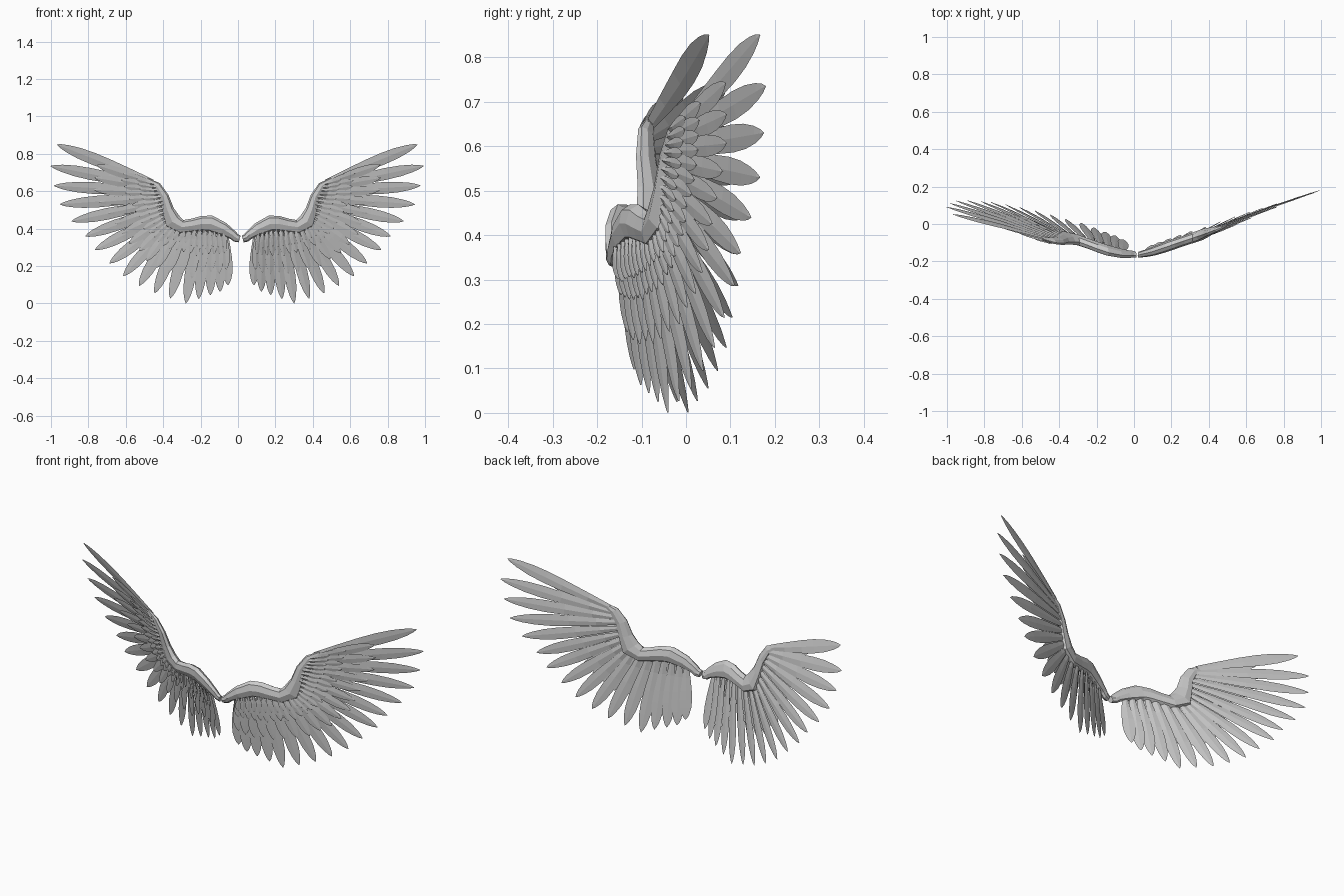
import bpy, bmesh, math, random
from mathutils import Vector

if "Cube" in bpy.data.objects:
    bpy.data.objects.remove(bpy.data.objects["Cube"])

random.seed(4)


def lerp_table(table, t):
    """Piecewise-linear lookup in rows (t, a, b, ...)."""
    if t <= table[0][0]:
        return Vector(table[0][1:])
    for p, q in zip(table, table[1:]):
        if t <= q[0]:
            k = (t - p[0]) / (q[0] - p[0])
            return Vector(p[1:]).lerp(Vector(q[1:]), k)
    return Vector(table[-1][1:])


# Sweep-back of the wing sheet, seen from the top: (x, y)
SWEEP = [(0.0, -0.17, 0), (0.1, -0.145, 0), (0.2, -0.11, 0), (0.35, -0.06, 0),
         (0.5, 0.0, 0), (0.7, 0.077, 0), (1.0, 0.182, 0)]
# Feather roots along the arm: (t, x, z)
ROOTS = [(0, .47, .65), (.2, .425, .565), (.4, .395, .47), (.55, .36, .42),
         (.75, .24, .405), (1, .095, .37)]
# Tips of the flight feathers, from the wing tip to the body: (x, z)
TIPS = [(.96, .85), (.992, .735), (.975, .63), (.945, .53), (.885, .44), (.815, .36),
        (.765, .287), (.69, .215), (.62, .147), (.54, .095), (.46, .055), (.38, .027),
        (.30, .001), (.235, .025), (.175, .045), (.125, .063), (.085, .098)]
TIP_TABLE = [(i / 16, x, z) for i, (x, z) in enumerate(TIPS)]
# Feather outline: (position along, half-width factor)
OUTLINE = [(0, .4), (.2, .66), (.45, .92), (.62, 1), (.77, .9), (.89, .62), (.96, .33), (1, .04)]
# Arm centre line: (x, z, half-height, half-depth)
ARM = [(.025, .345, .019, .016), (.043, .35, .022, .018), (.06, .366, .024, .02),
       (.11, .398, .036, .025), (.175, .426, .045, .029), (.215, .426, .043, .029),
       (.265, .416, .038, .028), (.32, .408, .039, .029), (.37, .437, .048, .030),
       (.395, .50, .034, .025), (.415, .57, .028, .02), (.45, .628, .023, .015),
       (.50, .664, .008, .007)]


def place(x, d, z, side):
    """Flat wing coordinates (x, depth, z) to the swept wing on one side."""
    low = max(0, .36 - z)
    y = lerp_table(SWEEP, x)[0] + d + low * max(.05, .11 - .08 * x) - max(0, z - .4) * .015
    if side < 0:
        # the other wing is pitched a little forward
        return (-(x * 1.045 - .035), y + (.13 if z < .35 else .23) * (.35 - z), z)
    return (x, y, z)


def finish(bm, name):
    bmesh.ops.recalc_face_normals(bm, faces=bm.faces)
    me = bpy.data.meshes.new(name)
    bm.to_mesh(me)
    bm.free()
    ob = bpy.data.objects.new(name, me)
    bpy.context.collection.objects.link(ob)
    return ob


def bridge(bm, rings):
    n = len(rings[0])
    for a, b in zip(rings, rings[1:]):
        for i in range(n):
            j = (i + 1) % n
            bm.faces.new((a[i], a[j], b[j], b[i]))
    bm.faces.new(rings[0])
    bm.faces.new(rings[-1])


def feather(bm, root, tip, half, depth, tilt, side):
    axis = tip - root
    across = Vector((-axis.y, axis.x)).normalized()
    rings = []
    for s, w in OUTLINE:
        c = root + axis * s
        ridge = .0045 * (1 - .7 * s)
        roll = tilt * w
        ring = []
        # blade edges plus a raised shaft ridge on both faces
        for u, d in ((-1, -roll), (0, -ridge), (1, roll), (0, ridge)):
            p = c + across * (u * half * w)
            ring.append(bm.verts.new(place(p.x, depth + d, p.y, side)))
        rings.append(ring)
    bridge(bm, rings)


def feather_row(name, side, count, reach, half, depth, t0=0.0, t1=1.0):
    """Fan of feathers; reach = length factor at the wing tip and at the body."""
    bm = bmesh.new()
    for i in range(count):
        t = t0 + (t1 - t0) * i / (count - 1)
        root, tip = lerp_table(ROOTS, t), lerp_table(TIP_TABLE, t)
        k = reach[0] + (reach[1] - reach[0]) * t
        if k < 1:
            k *= random.uniform(.95, 1.05)
        w = half[0] + (half[1] - half[0]) * t
        feather(bm, root, root + (tip - root) * k, w, depth, -.003 + .009 * t, side)
    return finish(bm, name)


def arm(name, side):
    bm = bmesh.new()
    rings = []
    pts = [Vector(a[:2]) for a in ARM]
    for i, (x, z, h, dep) in enumerate(ARM):
        tan = (pts[min(i + 1, len(pts) - 1)] - pts[max(i - 1, 0)]).normalized()
        nrm = Vector((-tan.y, tan.x))
        ring = []
        for k in range(8):
            a = math.tau * k / 8
            p = pts[i] + nrm * h * math.cos(a)
            ring.append(bm.verts.new(place(p.x, dep * math.sin(a) - .002, p.y, side)))
        rings.append(ring)
    bridge(bm, rings)
    return finish(bm, name)


for side, label in ((1, "right"), (-1, "left")):
    arm(label + "_wing_arm", side)
    feather_row(label + "_flight_feathers", side, 17, (1, 1), (.032, .028), .005)
    feather_row(label + "_middle_coverts", side, 18, (.60, .66), (.025, .022), -.004, .02, .99)
    feather_row(label + "_short_coverts", side, 24, (.31, .38), (.018, .015), -.012, .02, .98)
    feather_row(label + "_small_coverts", side, 24, (.17, .26), (.013, .011), -.018, .03, .97)
